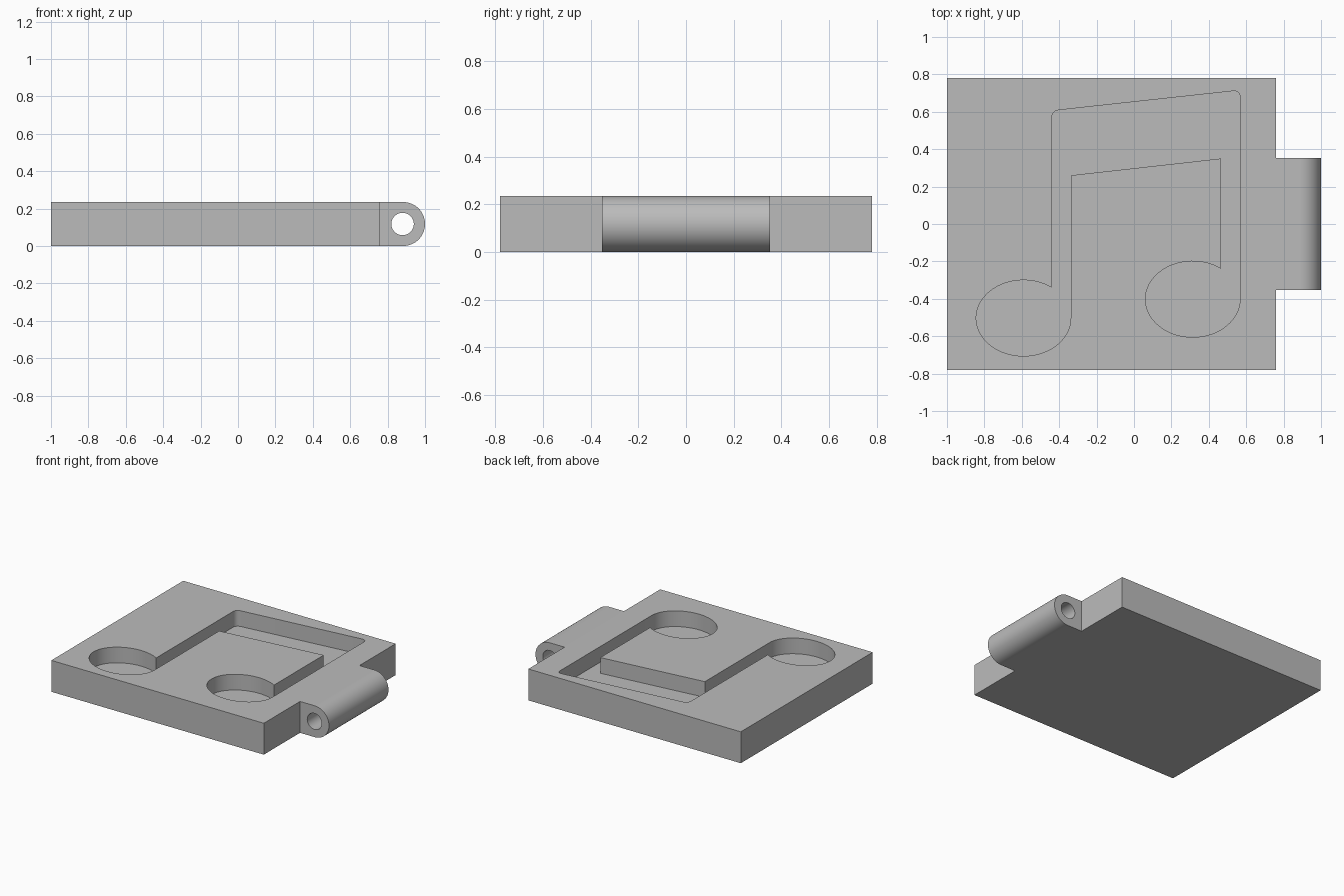
import bpy, bmesh
from math import sin, cos, acos, pi, radians
from mathutils import Vector

if "Cube" in bpy.data.objects:
    bpy.data.objects.remove(bpy.data.objects["Cube"], do_unlink=True)

THICK = 0.235
MID = THICK / 2

grey = bpy.data.materials.new("plain grey")
grey.use_nodes = True
grey.diffuse_color = (0.5, 0.5, 0.5, 1)
grey.node_tree.nodes["Principled BSDF"].inputs["Base Color"].default_value = (0.5, 0.5, 0.5, 1)


def prism(name, points, sweep):
    """Extrude a closed outline along a vector into a solid."""
    bm = bmesh.new()
    face = bm.faces.new([bm.verts.new(p) for p in points])
    new = bmesh.ops.extrude_face_region(bm, geom=[face])["geom"]
    verts = [g for g in new if isinstance(g, bmesh.types.BMVert)]
    bmesh.ops.translate(bm, verts=verts, vec=sweep)
    bmesh.ops.recalc_face_normals(bm, faces=bm.faces)
    mesh = bpy.data.meshes.new(name)
    bm.to_mesh(mesh)
    bm.free()
    mesh.materials.append(grey)
    obj = bpy.data.objects.new(name, mesh)
    bpy.context.collection.objects.link(obj)
    return obj


def arc(cx, cy, rx, ry, start, end, steps):
    return [(cx + rx * cos(a), cy + ry * sin(a))
            for a in (start + (end - start) * i / steps for i in range(steps + 1))]


def rounded(corner, before, after, reach=0.04, steps=6):
    """Soften an outline corner with a short quadratic curve."""
    c, a, b = Vector(corner), Vector(before), Vector(after)
    p = c + (a - c).normalized() * reach
    q = c + (b - c).normalized() * reach
    return [tuple(p * (1 - t) ** 2 + c * 2 * t * (1 - t) + q * t * t)
            for t in (i / steps for i in range(steps + 1))]


def cut(target, cutter):
    mod = target.modifiers.new("cut", "BOOLEAN")
    mod.operation = "DIFFERENCE"
    mod.solver = "EXACT"
    mod.object = cutter
    bpy.context.view_layer.objects.active = target
    bpy.ops.object.modifier_apply(modifier=mod.name)
    bpy.data.objects.remove(cutter, do_unlink=True)


# Square plate
plate = prism("plate", [(-1, -0.78, 0), (0.76, -0.78, 0), (0.76, 0.78, 0), (-1, 0.78, 0)],
              (0, 0, THICK))

# Beamed note recess: two oval heads, two stems and a slanted beam
RX, RY, STEM = 0.253, 0.203, 0.102


def head(cx, cy):
    """Oval from the stem's outer edge clockwise round to its inner edge."""
    return arc(cx, cy, RX, RY, 0, acos((RX - STEM) / RX) - 2 * pi, 56)


left_head, right_head = head(-0.591, -0.503), head(0.314, -0.402)
left_x, right_x = left_head[-1][0], right_head[0][0]
top_left, top_right = (left_x, 0.605), (right_x, 0.715)
outline = (left_head
           + rounded(top_left, left_head[-1], top_right)
           + rounded(top_right, top_left, right_head[0])
           + right_head
           + [(right_head[-1][0], 0.35), (left_head[0][0], 0.26)])
cut(plate, prism("note_cutter", [(x, y, MID) for x, y in outline], (0, 0, THICK)))

# Hinge knuckle with its pin bore
profile = [(0.76, 0)] + arc(0.8825, MID, MID, MID, -pi / 2, pi / 2, 32) + [(0.76, THICK)]
knuckle = prism("hinge_knuckle", [(x, -0.352, z) for x, z in profile], (0, 0.704, 0))
bore = arc(0.88, MID, 0.06, 0.06, 0, 2 * pi, 40)[:-1]
cut(knuckle, prism("bore_cutter", [(x, -0.5, z) for x, z in bore], (0, 1, 0)))

# Smooth the curved walls and keep crisp edges
for obj in (plate, knuckle):
    bpy.ops.object.select_all(action="DESELECT")
    obj.select_set(True)
    bpy.context.view_layer.objects.active = obj
    bpy.ops.object.shade_smooth_by_angle(angle=radians(30))
